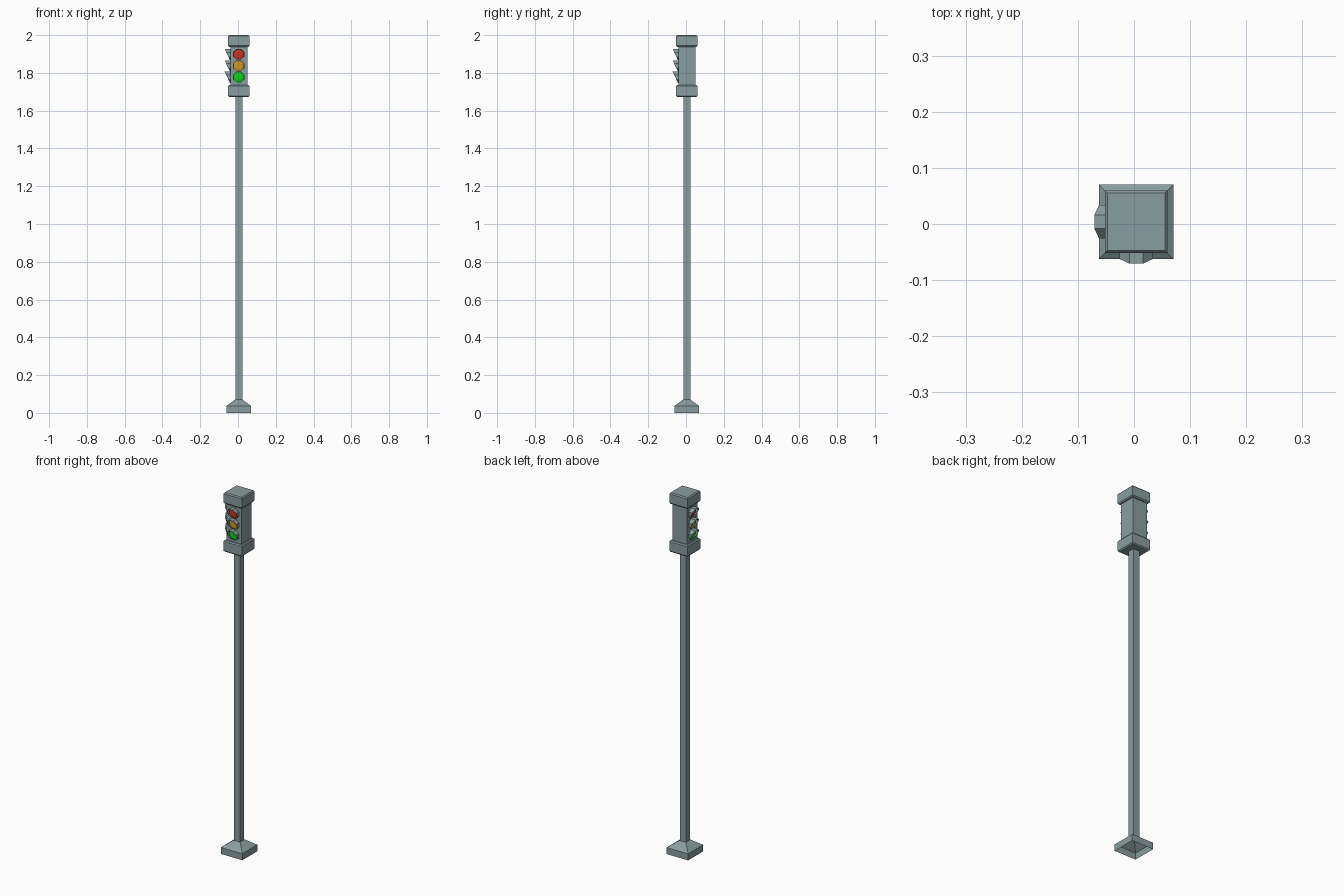
import bpy, bmesh, math
from mathutils import Matrix, Vector

if "Cube" in bpy.data.objects:
    bpy.data.objects.remove(bpy.data.objects["Cube"])

C = 0.004  # post axis; the visors on -x and -y balance the bounding box


def material(name, rgb):
    m = bpy.data.materials.new(name)
    m.diffuse_color = (*rgb, 1)
    m.use_nodes = True
    m.node_tree.nodes["Principled BSDF"].inputs["Base Color"].default_value = m.diffuse_color
    return m


GREY = material("grey_paint", (0.25, 0.34, 0.355))
RED = material("red_lens", (0.62, 0.03, 0.015))
AMBER = material("amber_lens", (0.62, 0.31, 0.015))
GREEN = material("green_lens", (0.005, 0.65, 0.01))


def finish(bm, name, mat, matrix=None):
    if matrix:
        bm.transform(matrix)
    me = bpy.data.meshes.new(name)
    bm.to_mesh(me)
    bm.free()
    me.materials.append(mat)
    ob = bpy.data.objects.new(name, me)
    bpy.context.collection.objects.link(ob)


def square_stack(name, levels, bottom=True, top=True):
    """Square section lofted through (half width, z) levels."""
    bm = bmesh.new()
    rings = [[bm.verts.new((C + sx * w, C + sy * w, z))
              for sx, sy in ((-1, -1), (1, -1), (1, 1), (-1, 1))] for w, z in levels]
    for a, b in zip(rings, rings[1:]):
        for i in range(4):
            j = (i + 1) % 4
            bm.faces.new((a[i], a[j], b[j], b[i]))
    if bottom:
        bm.faces.new(rings[0][::-1])
    if top:
        bm.faces.new(rings[-1])
    finish(bm, name, GREY)


# Post and housing
square_stack("base", [(0.066, 0), (0.066, 0.036), (0.02, 0.07)], bottom=False, top=False)
square_stack("pole", [(0.0185, 0.066), (0.0185, 1.68)], bottom=False, top=False)
square_stack("lower_collar", [(0.051, 1.672), (0.056, 1.678), (0.056, 1.730), (0.051, 1.736)])
square_stack("housing", [(0.045, 1.73), (0.045, 1.945)])
square_stack("cap", [(0.051, 1.938), (0.056, 1.944), (0.056, 1.994), (0.051, 2.0)])


def octagon(r):
    return [(r * math.cos(a), r * math.sin(a))
            for a in (math.pi / 8 + k * math.pi / 4 for k in range(8))]


def visor(name, matrix):
    """Octagonal hood, cut on a slant so it is longest at the top."""
    bm = bmesh.new()
    top = 0.032 * math.cos(math.pi / 8)

    def ring(r, front):
        return [bm.verts.new((x, -(0.002 + 0.0275 * (z + top) / (2 * top)) if front else 0.001, z))
                for x, z in octagon(r)]
    loops = [ring(0.032, False), ring(0.032, True), ring(0.029, True), ring(0.029, False)]
    for a, b in zip(loops, loops[1:]):
        for i in range(8):
            j = (i + 1) % 8
            bm.faces.new((a[i], a[j], b[j], b[i]))
    bmesh.ops.recalc_face_normals(bm, faces=bm.faces)
    finish(bm, name, GREY, matrix)


def lens(name, mat, matrix):
    """Shallow faceted lens."""
    bm = bmesh.new()
    outer = [bm.verts.new((x, -0.001, z)) for x, z in octagon(0.029)]
    inner = [bm.verts.new((x, -0.005, z)) for x, z in octagon(0.02)]
    for i in range(8):
        j = (i + 1) % 8
        bm.faces.new((outer[i], outer[j], inner[j], inner[i]))
    bm.faces.new(inner)
    bmesh.ops.recalc_face_normals(bm, faces=bm.faces)
    if inner[0].link_faces[0].normal.y > 0:
        bmesh.ops.reverse_faces(bm, faces=bm.faces)
    finish(bm, name, mat, matrix)


# Three lamps on the front and three on the left side
for side, angle in (("front", 0), ("left", -math.pi / 2)):
    for colour, mat, z in (("red", RED, 1.897), ("amber", AMBER, 1.837), ("green", GREEN, 1.777)):
        place = (Matrix.Translation(Vector((C, C, z))) @ Matrix.Rotation(angle, 4, 'Z')
                 @ Matrix.Translation(Vector((0, -0.045, 0))))
        visor(f"{side}_{colour}_visor", place)
        lens(f"{side}_{colour}_lens", mat, place)
